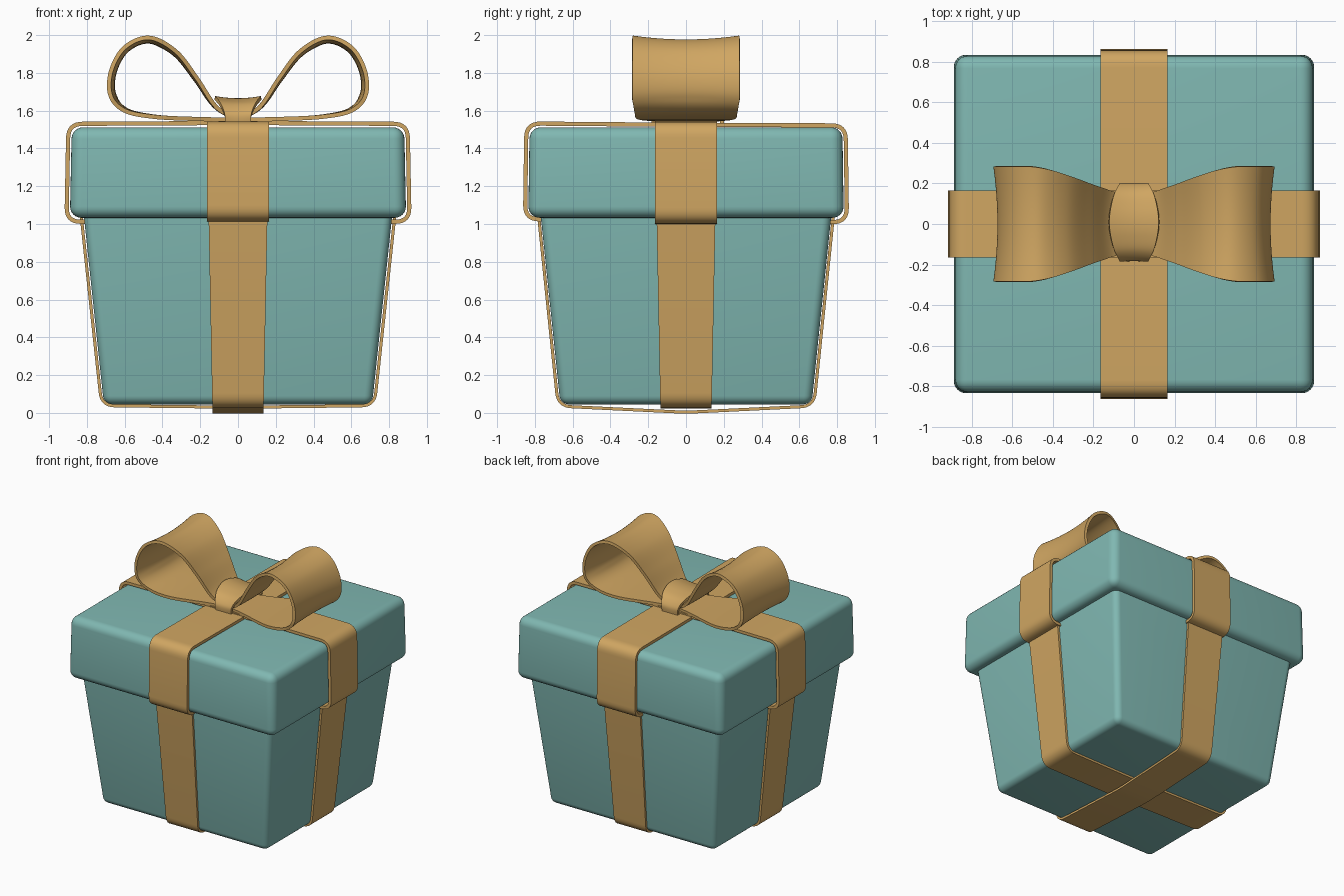
import bpy, bmesh
from mathutils import Vector

if "Cube" in bpy.data.objects:
    bpy.data.objects.remove(bpy.data.objects["Cube"])


def material(name, rgb):
    m = bpy.data.materials.new(name)
    m.diffuse_color = (*rgb, 1)
    m.use_nodes = True
    m.node_tree.nodes["Principled BSDF"].inputs["Base Color"].default_value = m.diffuse_color
    return m


TEAL = material("teal_card", (0.216, 0.479, 0.445))
GOLD = material("gold_ribbon", (0.63, 0.381, 0.122))


def finish(ob, mat, angle=0.7):
    """Assign colour, bake modifiers and smooth the gentle edges."""
    ob.data.materials.append(mat)
    bpy.ops.object.select_all(action='DESELECT')
    ob.select_set(True)
    bpy.context.view_layer.objects.active = ob
    bpy.ops.object.convert(target='MESH')
    bpy.ops.object.shade_smooth_by_angle(angle=angle)


def new_object(name, bm):
    me = bpy.data.meshes.new(name)
    bm.to_mesh(me)
    bm.free()
    ob = bpy.data.objects.new(name, me)
    bpy.context.collection.objects.link(ob)
    return ob


def tapered_box(name, z0, z1, low, high, bevel):
    bm = bmesh.new()
    bmesh.ops.create_cube(bm, size=2)
    for v in bm.verts:
        hx, hy = high if v.co.z > 0 else low
        v.co = (v.co.x * hx, v.co.y * hy, z1 if v.co.z > 0 else z0)
    ob = new_object(name, bm)
    mod = ob.modifiers.new("round", 'BEVEL')
    mod.width, mod.segments, mod.limit_method = bevel, 6, 'NONE'
    finish(ob, TEAL)


def fillet(pts, r, n=8):
    """Polyline with rounded corners."""
    pts = [Vector(p) for p in pts]
    out = [pts[0]]
    for a, p, b in zip(pts, pts[1:], pts[2:]):
        s, e = p + (a - p).normalized() * r, p + (b - p).normalized() * r
        for i in range(n + 1):
            t = i / n
            out.append(s * (1 - t) ** 2 + p * 2 * t * (1 - t) + e * t * t)
    return out + [pts[-1]]


def spline(pts, n=8):
    """Smooth curve through the points."""
    p = [Vector(q) for q in pts]
    p = [2 * p[0] - p[1]] + p + [2 * p[-1] - p[-2]]
    out = []
    for a, b, c, d in zip(p, p[1:], p[2:], p[3:]):
        for i in range(n):
            t = i / n
            out.append(0.5 * (2 * b + (c - a) * t + (2 * a - 5 * b + 4 * c - d) * t * t
                              + (3 * b - a - 3 * c + d) * t ** 3))
    return out + [p[-2]]


def ribbon(name, path, axis, width, thick, sag=lambda u, z: 0, across=10):
    """Strip following a path in the (axis, z) plane; sag bows its cross-section."""
    bm = bmesh.new()
    rows = []
    for i, p in enumerate(path):
        t = (path[min(i + 1, len(path) - 1)] - path[max(i - 1, 0)]).normalized()
        nrm = Vector((t.y, -t.x))
        w, s = width(p.x, p.y), sag(p.x, p.y)
        row = []
        for j in range(across + 1):
            k = 2 * j / across - 1
            q = p + nrm * s * (1 - k * k)
            co = (q.x, k * w, q.y) if axis == 'x' else (k * w, q.x, q.y)
            row.append(bm.verts.new(co))
        rows.append(row)
    for a, b in zip(rows, rows[1:]):
        for j in range(across):
            bm.faces.new((a[j], a[j + 1], b[j + 1], b[j]))
    bmesh.ops.recalc_face_normals(bm, faces=bm.faces)
    ob = new_object(name, bm)
    mod = ob.modifiers.new("thickness", 'SOLIDIFY')
    mod.thickness, mod.offset = thick, 0
    finish(ob, GOLD)


# Box and lid
tapered_box("box_body", 0.045, 1.1, (0.71, 0.665), (0.822, 0.775), 0.045)
tapered_box("box_lid", 1.033, 1.512, (0.89, 0.835), (0.88, 0.828), 0.06)

# Ribbons around the body, crossing underneath
body_w = lambda u, z: 0.135 + 0.02 * z
ribbon("body_ribbon_across", fillet([(-0.832, 1.06), (-0.722, 0.038), (0, 0.03),
                                     (0.722, 0.038), (0.832, 1.06)], 0.07), 'x', body_w, 0.016)
ribbon("body_ribbon_front_back", fillet([(-0.782, 1.06), (-0.677, 0.036), (0, 0.003),
                                         (0.677, 0.036), (0.782, 1.06)], 0.07), 'y', body_w, 0.016)

# Ribbons over the lid, tucked under its rim
lid_w = lambda u, z: 0.165
ribbon("lid_ribbon_across", fillet([(-0.8, 1.012), (-0.908, 1.012), (-0.898, 1.53), (0, 1.535),
                                    (0.898, 1.53), (0.908, 1.012), (0.8, 1.012)], 0.075),
       'x', lid_w, 0.022)
ribbon("lid_ribbon_front_back", fillet([(-0.75, 1.025), (-0.852, 1.025), (-0.845, 1.532), (0, 1.525),
                                        (0.845, 1.522), (0.852, 1.01), (0.75, 1.01)], 0.075),
       'y', lid_w, 0.022)

# Bow loops, mirrored left and right
LOOP = [(0.03, 1.565), (0.12, 1.625), (0.22, 1.775), (0.33, 1.915), (0.47, 1.986), (0.60, 1.935),
        (0.672, 1.81), (0.675, 1.68), (0.60, 1.60), (0.45, 1.568), (0.25, 1.557), (0.03, 1.552)]


def loop_w(u, z):
    t = min(1, abs(u) / 0.55)
    return 0.145 + 0.14 * t * t * (3 - 2 * t) + 0.02 * (1 - t) * t - 0.02 * t * max(0, 1.66 - z) / 0.1


for side, label in ((1, "right"), (-1, "left")):
    ribbon("bow_loop_" + label, spline([(side * x, z) for x, z in LOOP]), 'x', loop_w, 0.022,
           lambda u, z, s=side: s * 0.02 * min(1, abs(u) / 0.4) * min(1, max(0, z - 1.56) / 0.1))

# Knot band over the middle of the bow, flared at the top
KNOT = [(-0.172, 1.535), (-0.172, 1.585), (-0.13, 1.635), (-0.06, 1.66), (0.01, 1.668),
        (0.08, 1.66), (0.15, 1.635), (0.19, 1.585), (0.19, 1.535)]
ribbon("bow_knot", spline(KNOT), 'y',
       lambda u, z: 0.068 + 0.055 * max(0, (z - 1.55) / 0.118) ** 2, 0.02,
       lambda u, z: 0.012 * max(0, (z - 1.55) / 0.118))
